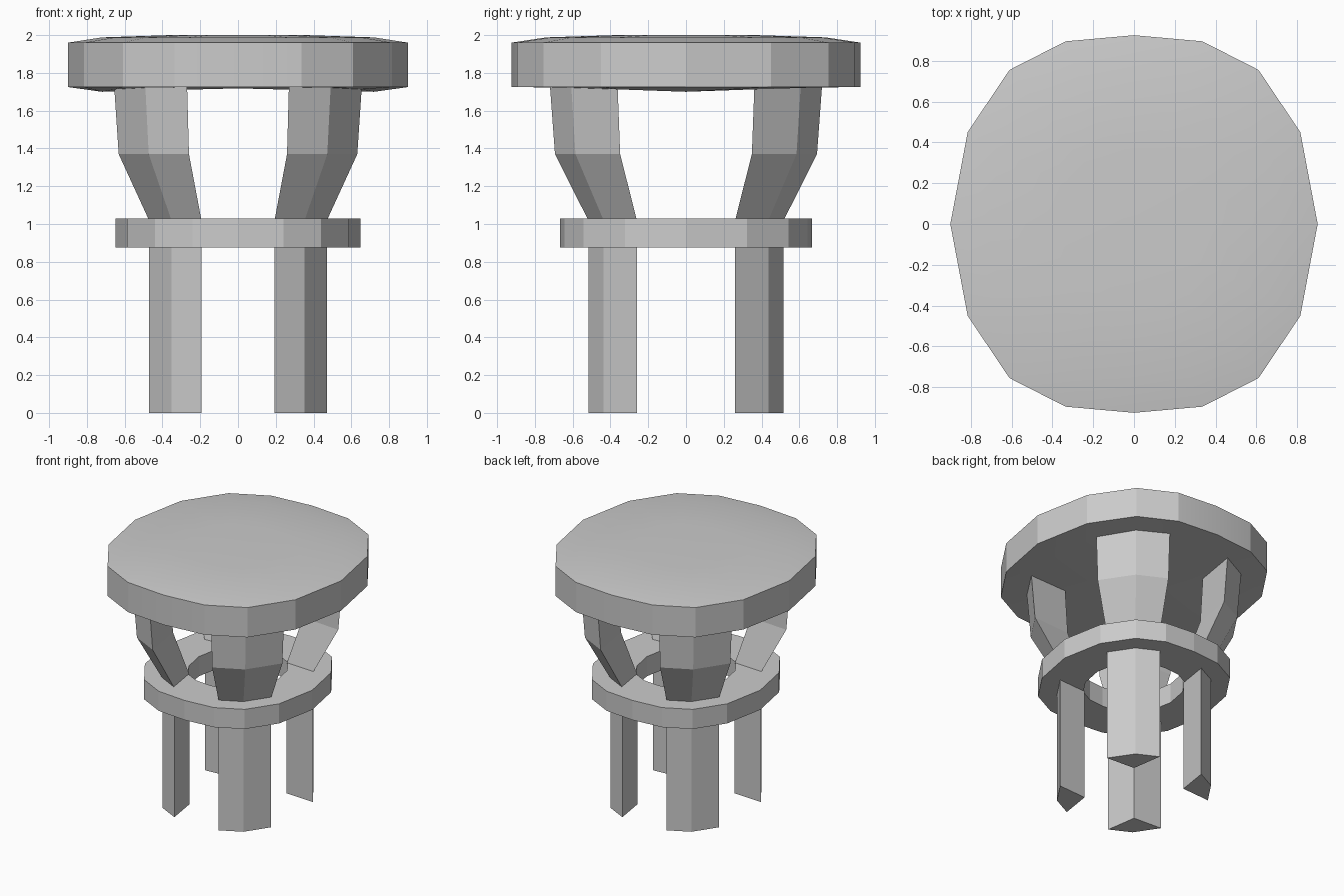
import bpy, bmesh

if "Cube" in bpy.data.objects:
    bpy.data.objects.remove(bpy.data.objects["Cube"])

# Quarter of the shared 16-sided outline, mirrored to a full loop
A, B, C, D, E = (0.90, 0), (0.815, 0.45), (0.61, 0.755), (0.335, 0.895), (0, 0.925)
Q = [A, B, C, D, E]
OUTLINE = (Q + [(-x, y) for x, y in (D, C, B, A)]
           + [(-x, -y) for x, y in (B, C, D)] + [(x, -y) for x, y in (E, D, C, B)])


def ring(scale, z):
    return [(x * scale, y * scale, z) for x, y in OUTLINE]


def loft(name, rings, caps=True, closed=False, smooth=None):
    """Skin a stack of equal-length loops."""
    bm = bmesh.new()
    loops = [[bm.verts.new(p) for p in r] for r in rings]
    pairs = list(zip(loops, loops[1:])) + ([(loops[-1], loops[0])] if closed else [])
    for a, b in pairs:
        n = len(a)
        for i in range(n):
            j = (i + 1) % n
            bm.faces.new((a[i], a[j], b[j], b[i]))
    if caps:
        for loop, sign in ((loops[0], 1), (loops[-1], -1)):
            z = sum(v.co.z for v in loop) / len(loop)
            if len(loop) > 4:
                mid = bm.verts.new((0, 0, z))
                for i in range(len(loop)):
                    bm.faces.new((loop[i - 1], loop[i], mid))
            else:
                bm.faces.new(loop)
    bmesh.ops.recalc_face_normals(bm, faces=bm.faces)
    me = bpy.data.meshes.new(name)
    bm.to_mesh(me)
    bm.free()
    ob = bpy.data.objects.new(name, me)
    bpy.context.collection.objects.link(ob)
    if smooth:
        bpy.ops.object.select_all(action='DESELECT')
        ob.select_set(True)
        bpy.context.view_layer.objects.active = ob
        bpy.ops.object.shade_smooth_by_angle(angle=smooth)
    return ob


# Seat: straight rim, slightly domed top and belly sagging towards the sides
belly = [(x, y, 1.725 - 0.025 * max(0, 1 - abs(y) / 0.7)) for x, y, z in ring(0.8, 0)]
loft("seat", [belly, ring(1, 1.725), ring(1, 1.96), ring(0.8, 1.988), ring(0.4, 2.0)],
     smooth=0.34)

# Middle ring brace with an open centre
loft("ring_brace", [ring(0.72, 0.875), ring(0.72, 1.03), ring(0.38, 1.03), ring(0.38, 0.875)],
     caps=False, closed=True)


# Kite-section legs and flared struts following the outline
def kite(scale, z, sx, sy):
    pts = [(x * scale, y * scale) for x, y in (B, C, D)]
    pts.append((C[0] * scale * 0.655, C[1] * scale * 0.63))
    return [(sx * x, sy * y, z) for x, y in pts]


for sy, fb in ((-1, "front"), (1, "back")):
    for sx, lr in ((-1, "left"), (1, "right")):
        loft(f"{fb}_{lr}_leg", [kite(0.578, z, sx, sy) for z in (0, 0.88)])
        loft(f"{fb}_{lr}_strut", [kite(s, z, sx, sy) for s, z in
                                  ((0.578, 1.02), (0.775, 1.37), (0.805, 1.735))])
